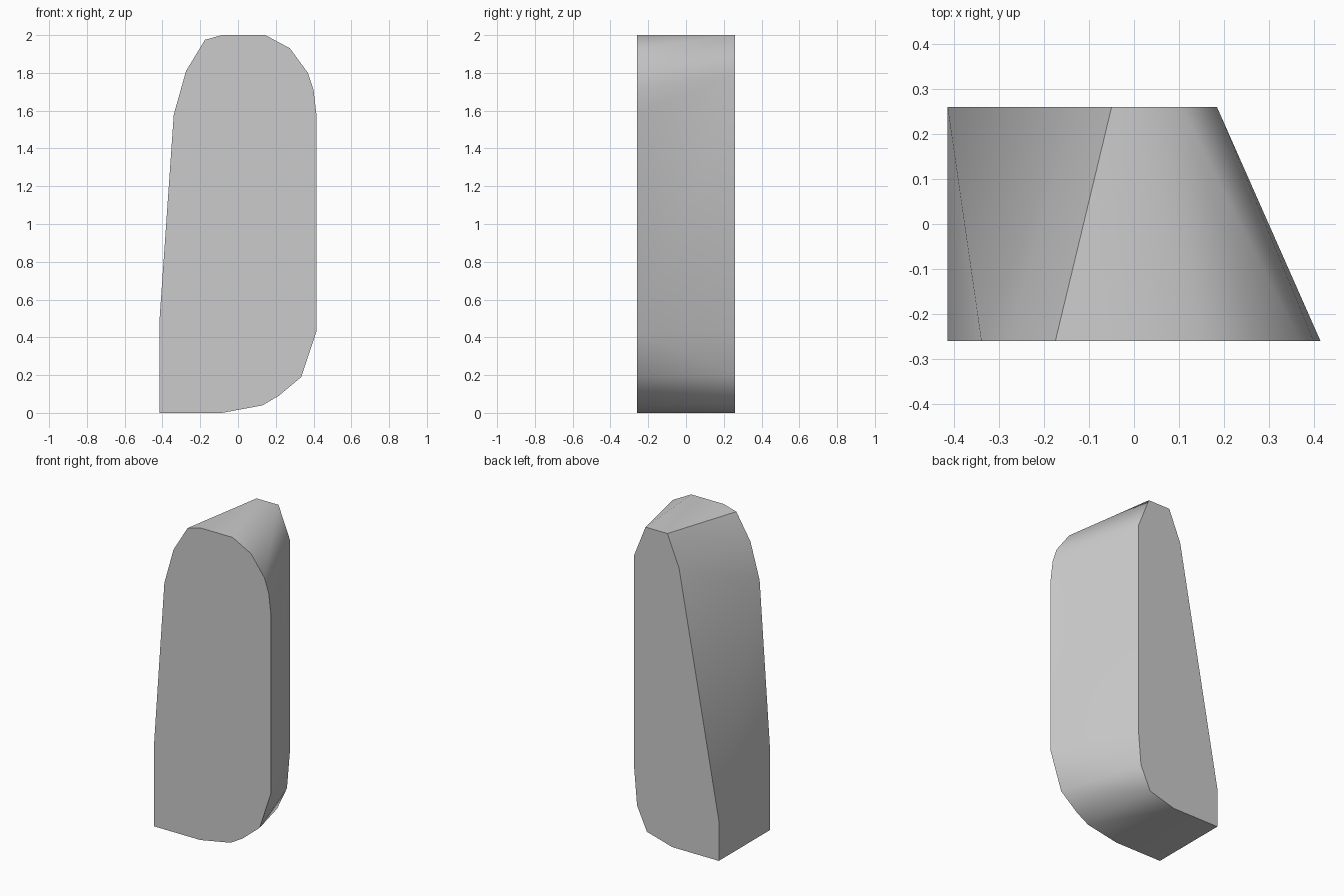
import bpy
import bmesh
import math

cube = bpy.data.objects.get("Cube")
if cube:
    bpy.data.objects.remove(cube, do_unlink=True)

HALF_DEPTH = 0.26

# Large front outline and narrower back outline, as (x, z)
FRONT = [(-0.415, 0), (-0.085, 0), (0.13, 0.04), (0.215, 0.09), (0.335, 0.19),
         (0.415, 0.43), (0.415, 1.58), (0.40, 1.71), (0.37, 1.80), (0.275, 1.93),
         (0.145, 2), (-0.085, 2), (-0.175, 1.975), (-0.275, 1.81),
         (-0.34, 1.58), (-0.415, 0.50)]
BACK = [(-0.415, 0), (-0.085, 0), (0.095, 0.05), (0.165, 0.20), (0.185, 0.43),
        (0.185, 1.80), (0.105, 2), (-0.05, 2), (-0.133, 1.80), (-0.415, 0.255)]


def make_material(name, color):
    mat = bpy.data.materials.new(name)
    mat.use_nodes = True
    mat.diffuse_color = color
    mat.node_tree.nodes["Principled BSDF"].inputs["Base Color"].default_value = color
    return mat


def hull_between(name, front, back, mat):
    """Convex block stretched between two upright outlines."""
    bm = bmesh.new()
    for outline, y in ((front, -HALF_DEPTH), (back, HALF_DEPTH)):
        for x, z in outline:
            bm.verts.new((x, y, z))
    bmesh.ops.convex_hull(bm, input=bm.verts[:])
    # Merge the flat caps back into single faces
    bmesh.ops.dissolve_limit(bm, angle_limit=math.radians(0.5),
                             verts=bm.verts[:], edges=bm.edges[:])
    bmesh.ops.recalc_face_normals(bm, faces=bm.faces[:])
    mesh = bpy.data.meshes.new(name)
    bm.to_mesh(mesh)
    bm.free()
    mesh.materials.append(mat)
    obj = bpy.data.objects.new(name, mesh)
    bpy.context.collection.objects.link(obj)
    return obj


# Tapered standing stone
stone = hull_between("standing_stone", FRONT, BACK,
                     make_material("stone_grey", (0.6, 0.6, 0.6, 1)))

# Soft rounded sides with crisp cap edges
bpy.ops.object.select_all(action='DESELECT')
stone.select_set(True)
bpy.context.view_layer.objects.active = stone
bpy.ops.object.shade_smooth_by_angle(angle=math.radians(30))
